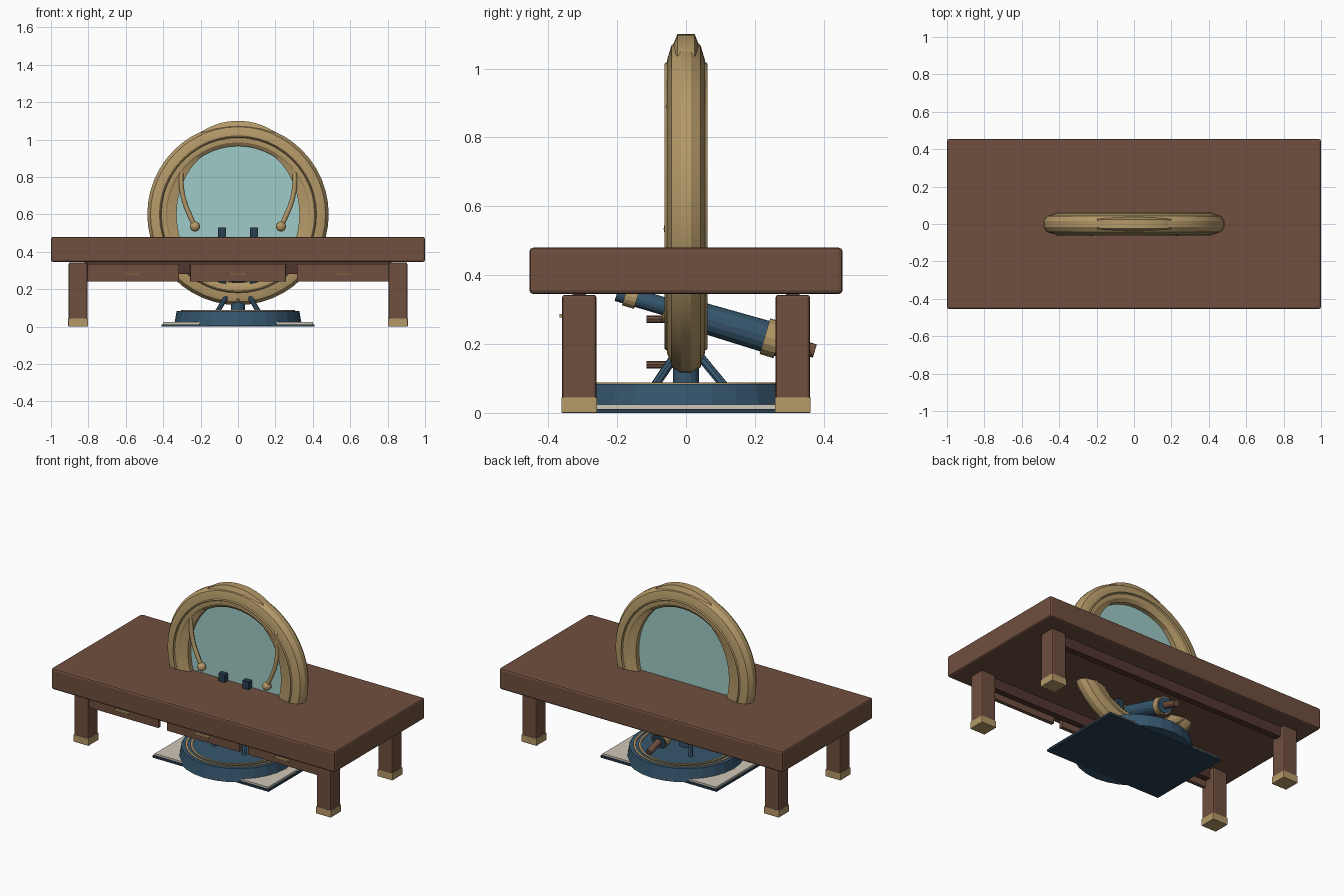
import bpy, bmesh, math
from mathutils import Vector

cube = bpy.data.objects.get("Cube")
if cube:
    bpy.data.objects.remove(cube, do_unlink=True)


def material(name, rgb):
    m = bpy.data.materials.new(name)
    m.use_nodes = True
    m.diffuse_color = (*rgb, 1)
    m.node_tree.nodes["Principled BSDF"].inputs["Base Color"].default_value = (*rgb, 1)
    return m


wood = material("walnut brown", (0.16, 0.078, 0.05))
dark_wood = material("dark mahogany", (0.085, 0.036, 0.03))
brass = material("antique brass", (0.46, 0.32, 0.14))
blue = material("slate blue", (0.036, 0.093, 0.155))
navy = material("navy", (0.022, 0.05, 0.08))
glass = material("pale teal", (0.34, 0.6, 0.57))
cream = material("cream paper", (0.62, 0.57, 0.48))


def finish(name, bm, mat, smooth=False):
    bmesh.ops.recalc_face_normals(bm, faces=bm.faces)
    me = bpy.data.meshes.new(name)
    bm.to_mesh(me)
    bm.free()
    me.materials.append(mat)
    ob = bpy.data.objects.new(name, me)
    bpy.context.collection.objects.link(ob)
    if smooth:
        bpy.ops.object.select_all(action="DESELECT")
        ob.select_set(True)
        bpy.context.view_layer.objects.active = ob
        bpy.ops.object.shade_smooth_by_angle(angle=math.radians(25))
    return ob


def box(name, lo, hi, mat, bevel=0.0):
    bm = bmesh.new()
    bmesh.ops.create_cube(bm, size=1)
    for v in bm.verts:
        v.co = [a + (b - a) * (c + 0.5) for a, b, c in zip(lo, hi, v.co)]
    ob = finish(name, bm, mat)
    if bevel:
        mod = ob.modifiers.new("bevel", "BEVEL")
        mod.width, mod.segments = bevel, 2
    return ob


def rod(name, a, b, r1, mat, r2=None, sides=16):
    a, b = Vector(a), Vector(b)
    bm = bmesh.new()
    bmesh.ops.create_cone(bm, cap_ends=True, segments=sides, radius1=r1,
                          radius2=r1 if r2 is None else r2, depth=(b - a).length)
    turn = (b - a).to_track_quat("Z", "Y")
    for v in bm.verts:
        v.co = turn @ v.co + (a + b) / 2
    return finish(name, bm, mat)


HUB = 0.6  # height of the round frame's centre


def sweep(name, section, start, end, steps, mat):
    """Sweep a closed (radius, y) section round the hub; section depends on t."""
    bm = bmesh.new()
    full = end - start >= 360
    rows = []
    for i in range(steps if full else steps + 1):
        t = i / steps
        a = math.radians(start + (end - start) * t)
        rows.append([bm.verts.new((r * math.cos(a), y, HUB + r * math.sin(a)))
                     for r, y in section(t)])
    n = len(rows[0])
    for i in range(steps):
        p, q = rows[i], rows[(i + 1) % len(rows)]
        for j in range(n):
            k = (j + 1) % n
            bm.faces.new((p[j], p[k], q[k], q[j]))
    if not full:
        bm.faces.new(rows[0])
        bm.faces.new(rows[-1])
    return finish(name, bm, mat, True)


# Desk
box("desk_top", (-1, -0.455, 0.345), (1, 0.455, 0.48), wood, 0.012)
for sx, side in ((-1, "right"), (1, "left")):
    for sy, end in ((-1, "front"), (1, "back")):
        x, y = 0.855 * sx, 0.31 * sy
        box(f"{end}_{side}_leg", (x - 0.05, y - 0.05, 0.02), (x + 0.05, y + 0.05, 0.343), wood, 0.008)
        box(f"{end}_{side}_foot", (x - 0.053, y - 0.052, 0), (x + 0.053, y + 0.052, 0.045), brass, 0.003)
for sy, end in ((-1, "front"), (1, "back")):
    box(f"{end}_rail", (-0.82, 0.31 * sy - 0.02, 0.28), (0.82, 0.31 * sy + 0.02, 0.347), dark_wood)
for x, half, name in ((-0.565, 0.25, "right"), (0, 0.256, "middle"), (0.565, 0.25, "left")):
    box(f"{name}_drawer", (x - half, -0.352, 0.24), (x + half, -0.327, 0.335), wood, 0.003)
    box(f"{name}_drawer_handle", (x - 0.05, -0.368, 0.277), (x + 0.05, -0.35, 0.287), brass)

# Round window frame with stepped mouldings
ring = [(0.485, -0.015), (0.485, 0.015), (0.468, 0.042), (0.425, 0.055), (0.385, 0.05),
        (0.365, 0.035), (0.365, -0.035), (0.385, -0.05), (0.425, -0.055), (0.468, -0.042)]
sweep("round_frame", lambda t: ring, 0, 360, 48, brass)
crown = [(0, -0.025), (0, 0.025), (-0.05, 0.045), (-0.05, -0.045)]
sweep("crown_arch", lambda t: [(0.468 + 0.032 * math.sin(math.pi * t) ** 0.5 + r, y)
                               for r, y in crown], 63, 117, 16, brass)
for sy, end in ((-1, "front"), (1, "back")):
    sweep(f"{end}_bead", lambda t: [(0.408, sy * 0.05), (0.415, sy * 0.062), (0.423, sy * 0.05)],
          0, 360, 48, brass)


# Side crescents thicken the frame at mid height
def crescent(t):
    inner = 0.362 - 0.034 * math.sin(math.pi * t)
    return [(0.38, -0.046), (0.38, 0.046), (inner, 0.036), (inner, -0.036)]


sweep("left_crescent", crescent, -55, 55, 20, brass)
sweep("right_crescent", crescent, 125, 235, 20, brass)

# Glass fills the frame above the desk
bm = bmesh.new()
pane = []
for i in range(41):
    a = math.radians(-22 + 224 * i / 40)
    pane.append(bm.verts.new((0.37 * math.cos(a), -0.006, HUB + 0.37 * math.sin(a))))
face = bm.faces.new(pane)
out = bmesh.ops.extrude_face_region(bm, geom=[face])
for v in out["geom"]:
    if isinstance(v, bmesh.types.BMVert):
        v.co.y = 0.006
finish("window_glass", bm, glass)

# Curved stays with ball ends on the front
for s, side in ((-1, "right"), (1, "left")):
    curve = bpy.data.curves.new(f"{side}_stay", "CURVE")
    curve.dimensions = "3D"
    curve.bevel_depth, curve.bevel_resolution = 0.013, 2
    curve.use_fill_caps = True
    curve.materials.append(brass)
    sp = curve.splines.new("BEZIER")
    path = [(0.305, 0.89), (0.295, 0.70), (0.23, 0.53)]
    sp.bezier_points.add(len(path) - 1)
    for p, (x, z) in zip(sp.bezier_points, path):
        p.co = (s * x, -0.038, z)
        p.handle_left_type = p.handle_right_type = "AUTO"
    bpy.context.collection.objects.link(bpy.data.objects.new(f"{side}_stay", curve))
    for x, z, r, end in ((0.305, 0.89, 0.02, "upper"), (0.23, 0.535, 0.027, "lower")):
        bm = bmesh.new()
        bmesh.ops.create_uvsphere(bm, u_segments=12, v_segments=8, radius=r)
        bmesh.ops.translate(bm, vec=(s * x, -0.038, z), verts=bm.verts)
        finish(f"{side}_{end}_ball", bm, brass, True)

# Telescope on its fork and pedestal
axis_start = Vector((0, -0.2, 0.35))
axis = Vector((0, 0.58, -0.172))


def tube(name, a, b, r, mat, r2=None):
    rod(name, axis_start + axis * a, axis_start + axis * b, r, mat, r2)


tube("telescope_draw_tube", 0, 0.35, 0.026, blue)
tube("telescope_barrel", 0.25, 0.82, 0.042, blue, 0.047)
tube("telescope_front_band", 0.04, 0.1, 0.032, brass)
tube("telescope_middle_band", 0.24, 0.28, 0.046, brass)
tube("telescope_back_band", 0.74, 0.81, 0.054, brass)
tube("telescope_eyepiece", 0.82, 0.99, 0.02, wood)
for s, side in ((-1, "right"), (1, "left")):
    box(f"{side}_fork_arm", (s * 0.085 - 0.022, -0.045, 0.18), (s * 0.085 + 0.022, -0.012, 0.53), navy)
    for y, end in ((-0.09, "front"), (0.11, "back")):
        rod(f"{end}_{side}_strut", (s * 0.05, y * 0.25, 0.18), (s * 0.11, y, 0.08), 0.013, blue, sides=8)
box("fork_bridge", (-0.107, -0.045, 0.165), (0.107, 0.03, 0.19), blue)
rod("pedestal", (0, 0, 0.08), (0, 0, 0.22), 0.038, blue)
for z, end in ((0.272, "upper"), (0.14, "lower")):
    rod(f"{end}_wood_peg", (0, -0.115, z), (0, -0.04, z), 0.011, wood, sides=8)

# Round base with brass inlay rings
rod("round_base", (0, 0, 0.004), (0, 0, 0.084), 0.342, blue, 0.328, 28)
for i, r in enumerate((0.305, 0.275)):
    bm = bmesh.new()
    loops = [[bm.verts.new((q * math.cos(k * math.tau / 40), q * math.sin(k * math.tau / 40), z))
              for k in range(40)]
             for q, z in ((r, 0.083), (r, 0.088), (r - 0.014, 0.088), (r - 0.014, 0.083))]
    for p, q in zip(loops, loops[1:]):
        for k in range(40):
            n = (k + 1) % 40
            bm.faces.new((p[k], p[n], q[n], q[k]))
    finish(f"base_inlay_{i + 1}", bm, brass)

# Open book under the base
box("book_cover", (-0.41, -0.278, 0), (0.41, 0.278, 0.012), navy)
for s, side in ((-1, "right"), (1, "left")):
    x0, x1 = sorted((s * 0.01, s * 0.4))
    box(f"{side}_pages", (x0, -0.268, 0.01), (x1, 0.268, 0.024), cream)
